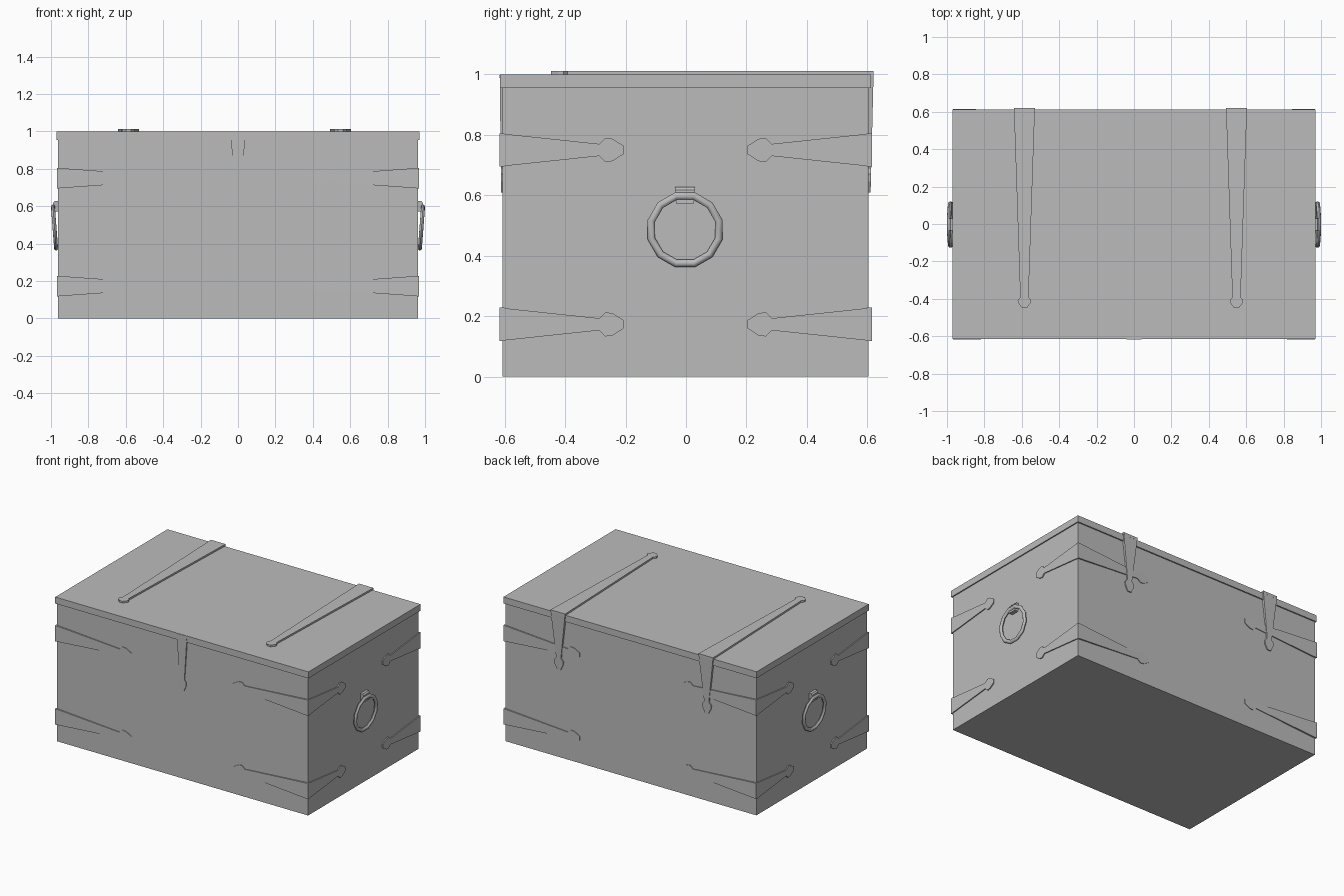
import bpy, bmesh, math
from mathutils import Vector, Matrix

old = bpy.data.objects.get("Cube")
if old:
    bpy.data.objects.remove(old, do_unlink=True)

# One plain grey for everything
grey = bpy.data.materials.new("plain_grey")
grey.use_nodes = True
grey.diffuse_color = (0.5, 0.5, 0.5, 1)
grey.node_tree.nodes["Principled BSDF"].inputs["Base Color"].default_value = (0.5, 0.5, 0.5, 1)


def finish(name, bm):
    bmesh.ops.recalc_face_normals(bm, faces=bm.faces)
    me = bpy.data.meshes.new(name)
    bm.to_mesh(me)
    bm.free()
    me.materials.append(grey)
    ob = bpy.data.objects.new(name, me)
    bpy.context.collection.objects.link(ob)
    return ob


def box(name, lo, hi):
    lo, hi = Vector(lo), Vector(hi)
    bm = bmesh.new()
    bmesh.ops.create_cube(bm, size=1)
    for v in bm.verts:
        v.co = (lo + hi) / 2 + v.co * (hi - lo)
    return finish(name, bm)


def strap(name, origin, along, out, profile, lift0, lift1, sink=0.006):
    """Tapered plate: profile holds (distance along, half width);
    its raised height runs from lift0 at the root to lift1 at the tip."""
    origin, along, out = Vector(origin), Vector(along), Vector(out)
    side = along.cross(out)
    length = profile[-1][0]
    bm = bmesh.new()
    rings = []
    for u, w in profile:
        lift = lift0 + (lift1 - lift0) * max(u, 0) / length
        base = origin + along * u
        rings.append([bm.verts.new(base + side * s * w + out * h)
                      for s, h in ((-1, -sink), (1, -sink), (1, lift), (-1, lift))])
    for a, b in zip(rings, rings[1:]):
        for i in range(4):
            j = (i + 1) % 4
            bm.faces.new((a[i], a[j], b[j], b[i]))
    bm.faces.new(rings[0])
    bm.faces.new(rings[-1])
    return finish(name, bm)


def arrow(length, root, start=0.0, neck=0.02, head=0.04, head_len=0.08):
    """Strap outline: wide root, narrow neck, spear-shaped end."""
    return [(start, root), (length - head_len, neck), (length - head_len * 0.75, head),
            (length - head_len * 0.45, head * 0.92), (length, 0.014)]


# Chest body and overhanging lid
BX, BY = 0.962, 0.607
box("chest_body", (-BX, -BY, 0), (BX, BY - 0.003, 0.96))
box("lid", (-0.97, -0.615, 0.955), (0.97, 0.613, 1.0))

# Corner bands, two per corner, each wrapping onto both walls
for sx, xn in ((-1, "right"), (1, "left")):
    for sy, yn in ((-1, "front"), (1, "back")):
        y = sy * BY if sy < 0 else BY - 0.003
        for z, zn in ((0.173, "lower"), (0.75, "upper")):
            tag = f"{zn}_{yn}_{xn}"
            strap(f"corner_band_long_{tag}", (sx * BX, y, z), (-sx, 0, 0), (0, sy, 0),
                  arrow(0.572, 0.055, -0.007, head_len=0.09), 0.011, 0.004)
            strap(f"corner_band_side_{tag}", (sx * BX, y, z), (0, -sy, 0), (sx, 0, 0),
                  arrow(0.4, 0.055, -0.01), 0.007, 0.007)

# Hinge straps, folded over the back edge of the lid
for x, xn in ((-0.586, "right"), (0.548, "left")):
    strap(f"hinge_top_{xn}", (x, 0.613, 1.0), (0, -1, 0), (0, 0, 1),
          arrow(1.06, 0.056, -0.008, 0.022, 0.036, 0.055), 0.012, 0.012)
    strap(f"hinge_back_{xn}", (x, 0.604, 1.0), (0, 0, -1), (0, 1, 0),
          arrow(0.39, 0.056, -0.01, 0.018, 0.035, 0.08), 0.017, 0.007)

# Front hasp
strap("front_hasp", (0, -BY, 0.998), (0, 0, -1), (0, -1, 0),
      arrow(0.388, 0.04, 0, 0.018, 0.032, 0.08), 0.0095, 0.005)

# Ring handles: twelve-sided rings leaning outward, hung from a small bracket
N, M = 12, 8
for sx, xn in ((-1, "right"), (1, "left")):
    bm = bmesh.new()
    rings = []
    for i in range(N):
        a = 2 * math.pi * (i + 0.5) / N
        ring = []
        for j in range(M):
            b = 2 * math.pi * j / M
            r = 0.1155 + 0.0125 * math.cos(b)
            ring.append(bm.verts.new((0.0105 * math.sin(b), r * math.cos(a), r * math.sin(a))))
        rings.append(ring)
    for i in range(N):
        p, q = rings[i], rings[(i + 1) % N]
        for j in range(M):
            k = (j + 1) % M
            bm.faces.new((p[j], p[k], q[k], q[j]))
    lean = Matrix.Rotation(sx * 0.075, 4, 'Y')
    bm.transform(Matrix.Translation((sx * 0.981, -0.003, 0.486)) @ lean)
    ob = finish(f"ring_handle_{xn}", bm)
    for poly in ob.data.polygons:
        poly.use_smooth = True
    bpy.context.view_layer.objects.active = ob
    bpy.ops.object.select_all(action='DESELECT')
    ob.select_set(True)
    bpy.ops.object.shade_smooth_by_angle(angle=math.radians(50))

    # Bracket folded over the ring, narrower at its lower edge
    bm = bmesh.new()
    outline = [(0.955, 0.628), (0.980, 0.628), (0.988, 0.618), (0.990, 0.572), (0.955, 0.572)]
    caps = []
    for s in (-1, 1):
        caps.append([bm.verts.new((sx * x, -0.003 + s * (0.033 if z > 0.6 else 0.028), z))
                     for x, z in outline])
    n = len(outline)
    for i in range(n):
        j = (i + 1) % n
        bm.faces.new((caps[0][i], caps[0][j], caps[1][j], caps[1][i]))
    bm.faces.new(caps[0])
    bm.faces.new(caps[1])
    finish(f"handle_bracket_{xn}", bm)
